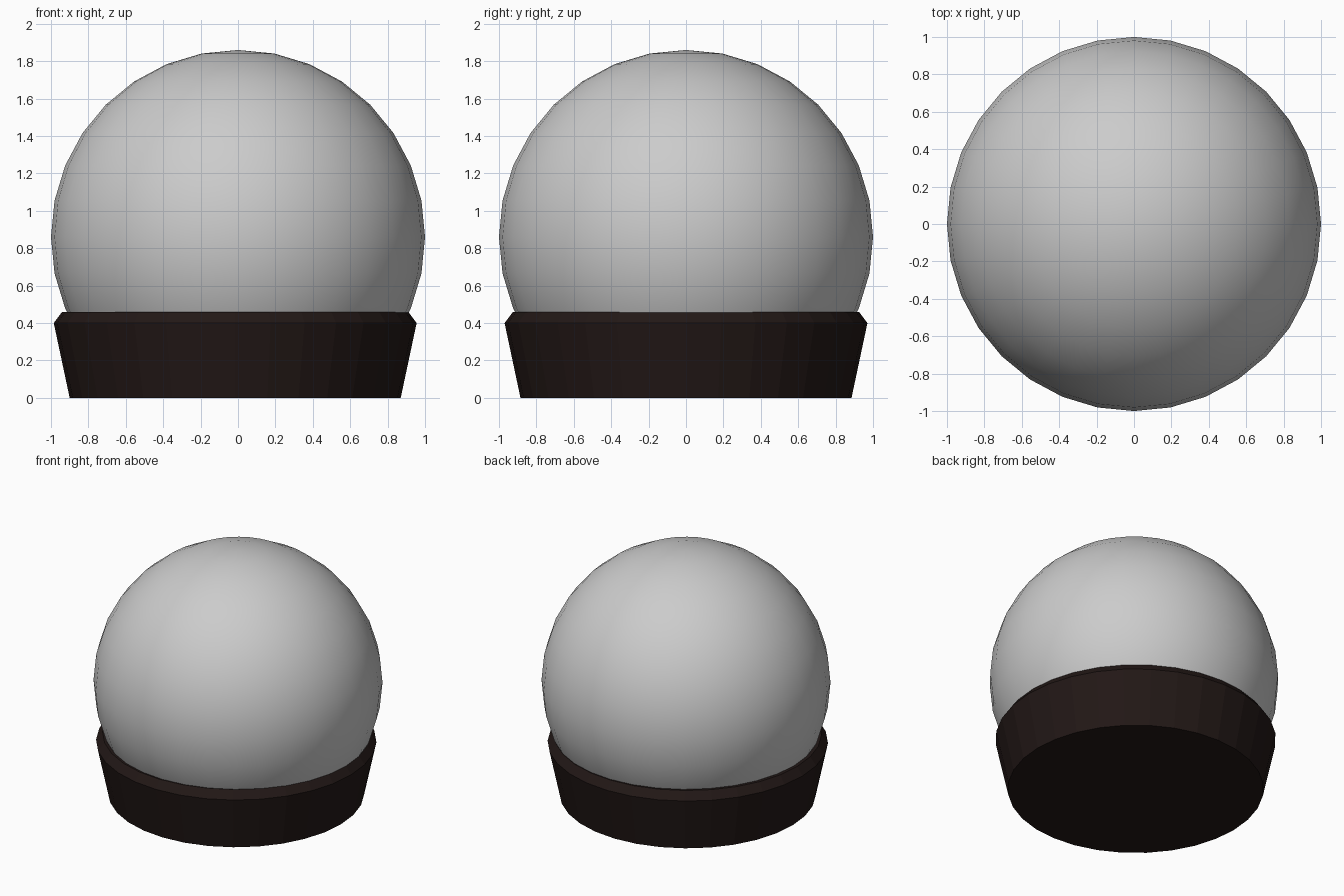
import bpy, bmesh, math

if "Cube" in bpy.data.objects:
    bpy.data.objects.remove(bpy.data.objects["Cube"])

SIDES = 32


def make_object(name, bm):
    bmesh.ops.recalc_face_normals(bm, faces=bm.faces)
    mesh = bpy.data.meshes.new(name)
    bm.to_mesh(mesh)
    bm.free()
    obj = bpy.data.objects.new(name, mesh)
    bpy.context.collection.objects.link(obj)
    return obj


# Glass globe: smooth sphere, trimmed at a ring hidden inside the base
bm = bmesh.new()
bmesh.ops.create_uvsphere(bm, u_segments=SIDES, v_segments=16, radius=1.0)
hidden = [v for v in bm.verts if v.co.z < -0.6]
bmesh.ops.delete(bm, geom=hidden, context='VERTS')
globe = make_object("glass_globe", bm)
globe.location.z = 0.86
for p in globe.data.polygons:
    p.use_smooth = True

# Base: flared faceted drum with a chamfered top rim
profile = [(0.885, 0.0), (0.97, 0.40), (0.925, 0.46)]
bm = bmesh.new()
rings = []
for r, z in profile:
    rings.append([bm.verts.new((r * math.cos(2 * math.pi * i / SIDES),
                                r * math.sin(2 * math.pi * i / SIDES), z))
                  for i in range(SIDES)])
for low, high in zip(rings, rings[1:]):
    for i in range(SIDES):
        j = (i + 1) % SIDES
        bm.faces.new((low[i], low[j], high[j], high[i]))
bm.faces.new(rings[0][::-1])
bm.faces.new(rings[-1])
base = make_object("base", bm)
base.location.x = -0.015

# Dark brown wood
wood = bpy.data.materials.new("dark_wood")
wood.diffuse_color = (0.016, 0.009, 0.008, 1.0)
wood.use_nodes = True
wood.node_tree.nodes["Principled BSDF"].inputs["Base Color"].default_value = wood.diffuse_color
base.data.materials.append(wood)
